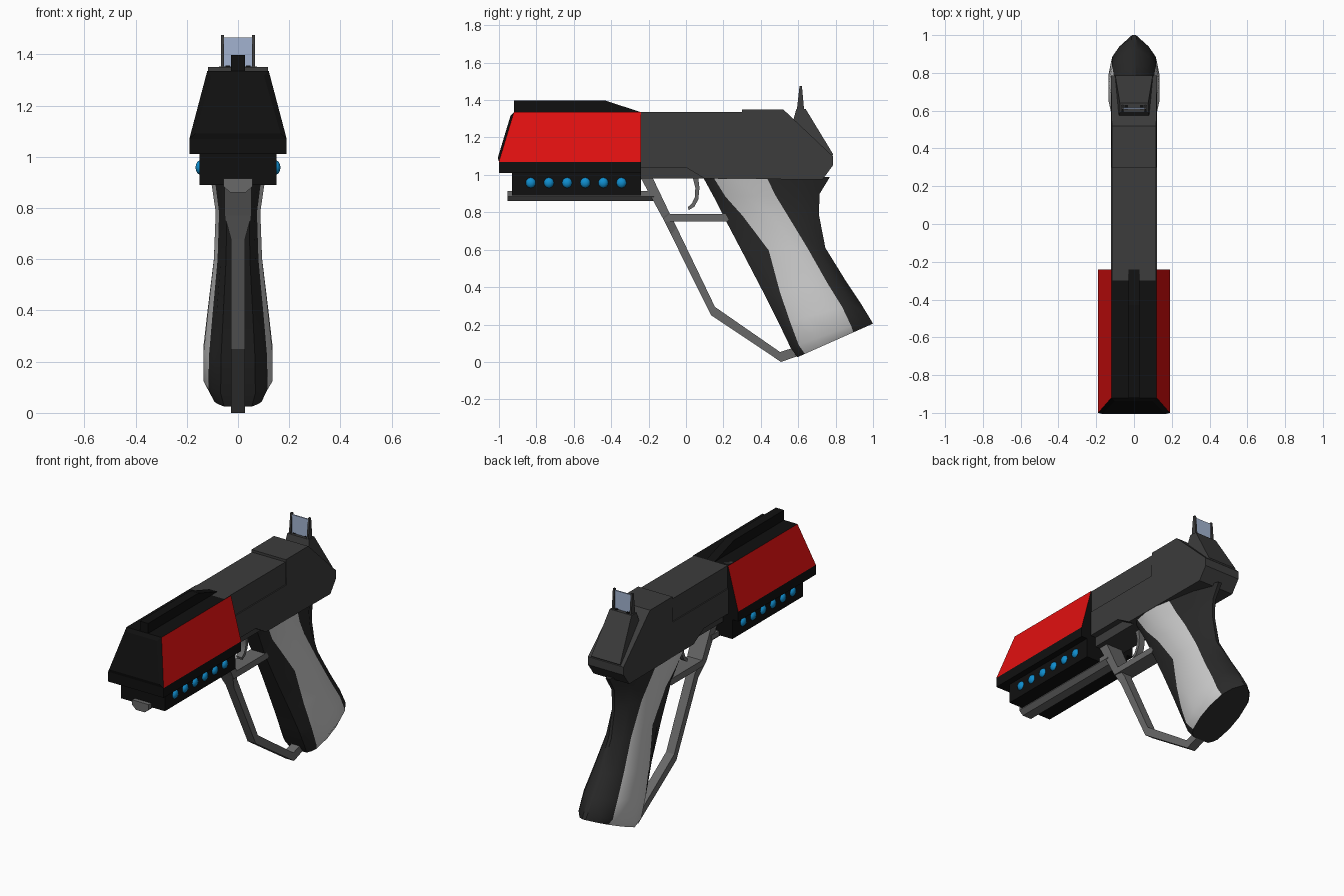
import bpy, bmesh, math
from mathutils import Vector

if "Cube" in bpy.data.objects:
    bpy.data.objects.remove(bpy.data.objects["Cube"])


def mat(name, r, g, b):
    m = bpy.data.materials.new(name)
    m.diffuse_color = (r, g, b, 1)
    m.use_nodes = True
    m.node_tree.nodes["Principled BSDF"].inputs["Base Color"].default_value = m.diffuse_color
    return m


BODY = mat("dark grey metal", .045, .045, .045)
BLACK = mat("black", .005, .005, .005)
RED = mat("red", .75, .005, .005)
GREY = mat("mid grey metal", .14, .14, .14)
GRIP = mat("grip black", .022, .022, .022)
PANEL = mat("light grey panel", .6, .6, .6)
BLUE = mat("blue light", .005, .27, .62)
GLASS = mat("pale blue glass", .36, .45, .63)


def finish(name, bm, *mats):
    bmesh.ops.recalc_face_normals(bm, faces=bm.faces)
    me = bpy.data.meshes.new(name)
    bm.to_mesh(me)
    bm.free()
    for m in mats:
        me.materials.append(m)
    ob = bpy.data.objects.new(name, me)
    bpy.context.collection.objects.link(ob)
    return ob


def smooth(ob, angle):
    bpy.ops.object.select_all(action='DESELECT')
    ob.select_set(True)
    bpy.context.view_layer.objects.active = ob
    bpy.ops.object.shade_smooth_by_angle(angle=math.radians(angle))


def loft(rings):
    """Closed skin through rings of equal point count."""
    bm = bmesh.new()
    rows = [[bm.verts.new(p) for p in r] for r in rings]
    n = len(rows[0])
    for a, b in zip(rows, rows[1:]):
        for i in range(n):
            bm.faces.new((a[i], a[(i + 1) % n], b[(i + 1) % n], b[i]))
    bm.faces.new(rows[0])
    bm.faces.new(rows[-1])
    return bm


def prism(pts, width, cx=0):
    """Side profile (y, z) extruded to both sides; width is a number or f(y, z)."""
    w = width if callable(width) else lambda y, z: width
    return loft([[(cx + s * w(y, z), y, z) for y, z in pts] for s in (-1, 1)])


def strip(upper, lower, widths):
    """Bar running between two side-view edges, with half-width at each station."""
    return loft([[(-w, *u), (w, *u), (w, *l), (-w, *l)]
                 for u, l, w in zip(upper, lower, widths)])


def box(y0, y1, z0, z1, w, cx=0):
    return prism([(y0, z0), (y1, z0), (y1, z1), (y0, z1)], w, cx)


# Receiver and slide
finish("receiver", prism([(-.3, 1.04), (0, 1.04), (.1, .98), (.73, .975), (.785, 1.05),
                          (.785, 1.1), (.52, 1.35), (.3, 1.35), (.3, 1.195), (-.3, 1.195)],
                         lambda y, z: .122 - .03 * max(0, z - 1.195)), BODY)
finish("slide", box(-.3, .31, 1.18, 1.335, .115), BODY)
finish("receiver_underside", box(-.26, .12, .98, 1.05, .085), BODY)

# Shroud with red sloping sides and an inset muzzle face
bm = prism([(-.24, 1.07), (-1, 1.07), (-.92, 1.335), (-.24, 1.335)],
           lambda y, z: .19 - .07 * (z - 1.07) / .265)
bm.normal_update()
for f in bm.faces:
    f.material_index = int(abs(f.normal.x) > .5)
front = [f for f in bm.faces if f.calc_center_median().y < -.9]
bmesh.ops.inset_region(bm, faces=front, thickness=.03, depth=-.012)
finish("shroud", bm, BLACK, RED)
finish("shroud_skirt", box(-1, -.24, 1.01, 1.07, .19), BLACK)
finish("light_housing", box(-.93, -.24, .89, 1.01, .15), BLACK)
finish("top_rib", prism([(-.92, 1.33), (-.92, 1.397), (-.43, 1.397), (-.24, 1.335)], .028), BLACK)

# Row of blue lights on both sides
for i in range(6):
    for side in (-1, 1):
        bm = bmesh.new()
        bmesh.ops.create_uvsphere(bm, u_segments=10, v_segments=8, radius=.028)
        for v in bm.verts:
            v.co = Vector((v.co.x * .7 + side * .147, v.co.y - .83 + i * .097, v.co.z + .958))
        smooth(finish("side_light", bm, BLUE), 60)

# Lower rail, brace, guard bar and trigger
finish("lower_rail", loft([[(-.057, y, .915), (.057, y, .915), (.057, y, .885),
                            (.03, y, .86), (-.03, y, .86), (-.057, y, .885)]
                           for y in (-.955, -.17)]), GREY)
finish("hand_brace", strip(
    [(-.176, .98), (-.09, .8), (-.05, .72), (.155, .294), (.503, .053), (.572, .075)],
    [(-.24, .98), (-.125, .77), (-.08, .68), (.134, .25), (.508, 0), (.594, .03)],
    [.055, .052, .028, .028, .028, .028]), GREY)
finish("trigger_guard", prism([(-.13, .79), (.225, .79), (.25, .8), (.24, .77),
                               (.215, .75), (-.11, .75)], .05), GREY)
smooth(finish("trigger", strip(
    [(.065, .99), (.072, .93), (.066, .87), (.045, .83), (.015, .812)],
    [(.035, .99), (.05, .93), (.047, .88), (.032, .848), (.01, .828)],
    [.02] * 5), GREY), 40)

# Grip: front point, back point, panel start and end fractions, half-width
stations = [
    ((.09, .99), (.77, .99), .08, .50, .122),
    ((.15, .88), (.715, .90), .11, .58, .102),
    ((.20, .78), (.71, .79), .20, .67, .087),
    ((.30, .59), (.745, .61), .32, .79, .094),
    ((.42, .36), (.85, .44), .19, .78, .118),
    ((.50, .20), (.93, .32), .13, .78, .134),
    ((.56, .075), (.985, .23), .10, .76, .135),
    ((.595, .025), (1.0, .205), .10, .74, .108),
]
rings = []
for f, b, p, q, w in stations:
    half = [(0, .5), (p * .5, .72), (p, .85), (p + (q - p) * .33, 1), (p + (q - p) * .67, 1),
            (q, .86), (q + (1 - q) * .55, .58), (1, .1)]
    ring = [(k * w, f[0] + (b[0] - f[0]) * t, f[1] + (b[1] - f[1]) * t) for t, k in half]
    rings.append(ring + [(-x, y, z) for x, y, z in reversed(ring)])
bm = loft(rings)
bm.faces.ensure_lookup_table()
for i in range(16 * (len(stations) - 1)):
    bm.faces[i].material_index = int(i % 16 in (2, 3, 4, 10, 11, 12))
smooth(finish("grip", bm, GRIP, PANEL), 35)

# Rear sight: wedge base, two posts, glass and small sockets
finish("sight_base", prism([(.57, 1.28), (.59, 1.352), (.64, 1.352), (.787, 1.11), (.76, 1.08)],
                           lambda y, z: .075 + .1 * (1.352 - z)), BODY)
finish("sight_glass", box(.609, .617, 1.34, 1.465, .056), GLASS)
for side in (-1, 1):
    finish("sight_post", prism([(.592, 1.34), (.607, 1.475), (.62, 1.475), (.632, 1.34)],
                               .006, side * .061), BODY)
    finish("sight_socket", box(.607, .63, 1.35, 1.356, .009, side * .04), BLACK)
